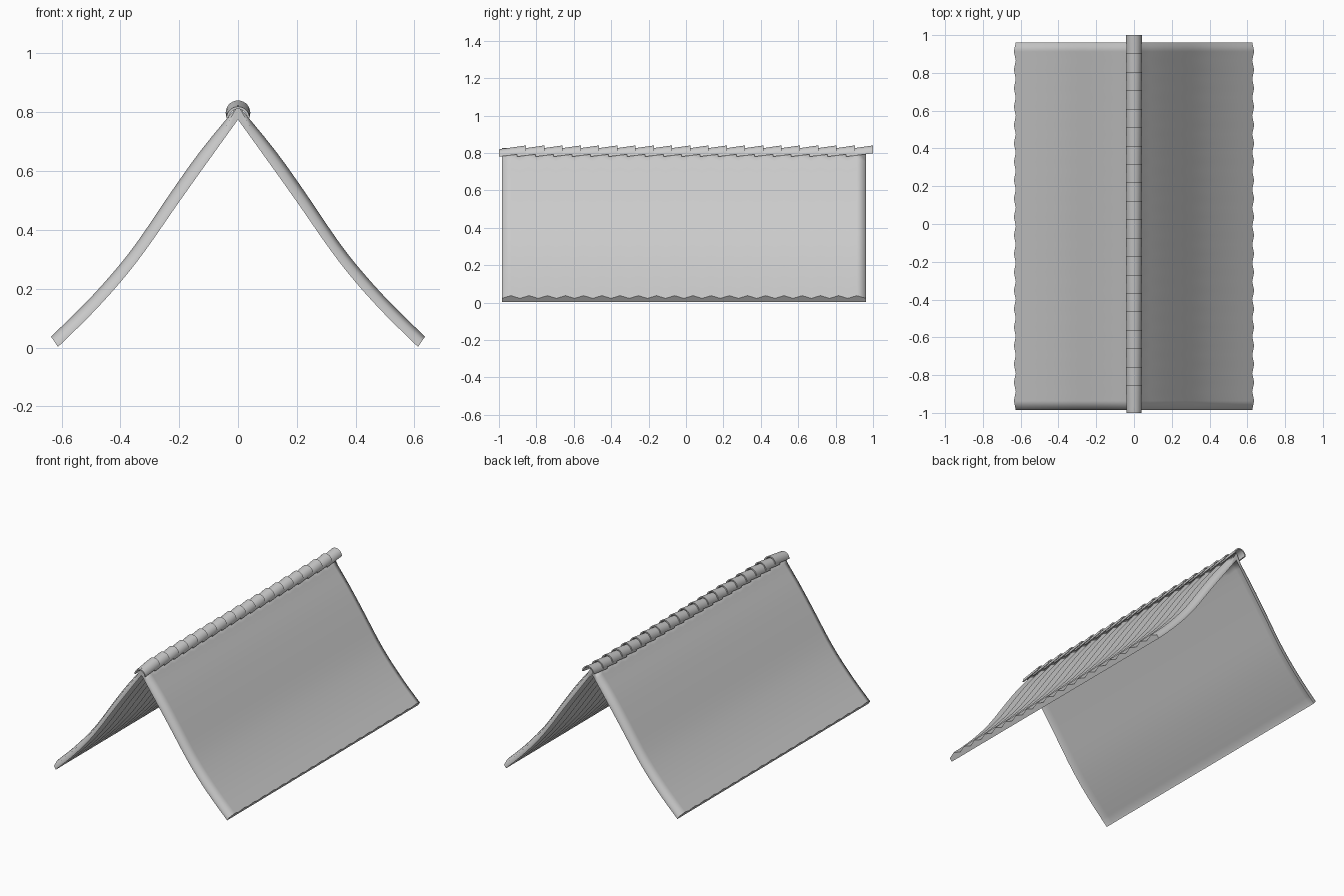
import bpy, bmesh, math
from mathutils import Vector

if "Cube" in bpy.data.objects:
    bpy.data.objects.remove(bpy.data.objects["Cube"])

# matching underside and upper-side profile points (x, z), ridge to eave
INNER = [(0, .775), (.1, .636), (.204, .49), (.313, .333), (.4, .222), (.5, .112), (.612, .002)]
OUTER = [(0, .825), (.131, .664), (.236, .516), (.344, .357), (.429, .25), (.528, .142), (.636, .037)]
Y0, Y1, COURSES, SEG = -.985, .962, 20, 2


def spline(pts, t):
    """Catmull-Rom point at t in 0..1."""
    p = [Vector(q) for q in pts]
    p = [2 * p[0] - p[1]] + p + [2 * p[-1] - p[-2]]
    u = t * (len(pts) - 1)
    i = min(int(u), len(pts) - 2)
    u -= i
    a, b, c, d = p[i:i + 4]
    return .5 * (2 * b + (c - a) * u + (2 * a - 5 * b + 4 * c - d) * u ** 2
                 + (3 * b - a - 3 * c + d) * u ** 3)


def finish(name, bm, angle):
    bmesh.ops.recalc_face_normals(bm, faces=bm.faces)
    me = bpy.data.meshes.new(name)
    bm.to_mesh(me)
    bm.free()
    ob = bpy.data.objects.new(name, me)
    bpy.context.collection.objects.link(ob)
    bpy.ops.object.select_all(action='DESELECT')
    ob.select_set(True)
    bpy.context.view_layer.objects.active = ob
    bpy.ops.object.shade_smooth_by_angle(angle=math.radians(angle))
    return ob


def roof_slope():
    bm = bmesh.new()
    rows = [i / 18 for i in range(18)] + [.985, 1]
    n = COURSES * SEG
    top, bottom = [], []
    for t in rows:
        a, b = spline(INNER, t), spline(OUTER, t)
        tr, br = [], []
        for j in range(n + 1):
            y = Y0 + (Y1 - Y0) * j / n
            crest = j % 2
            # corrugated both sides; underside flattens at ridge and eave
            q = b if crest or t == 0 else b.lerp(a, .42)
            p = a.lerp(b, .3) if crest and 0 < t < 1 else a
            tr.append(bm.verts.new((q.x, y, q.y)))
            br.append(bm.verts.new((p.x, y, p.y)))
        top.append(tr)
        bottom.append(br)
    for i in range(len(rows) - 1):
        for j in range(n):
            for g in (top, bottom):
                bm.faces.new((g[i][j], g[i][j + 1], g[i + 1][j + 1], g[i + 1][j]))
        for j in (0, n):  # gable edges
            bm.faces.new((top[i][j], top[i + 1][j], bottom[i + 1][j], bottom[i][j]))
    for j in range(n):  # eave edge
        bm.faces.new((top[-1][j], top[-1][j + 1], bottom[-1][j + 1], bottom[-1][j]))
    ob = finish("roof_slopes", bm, 80)
    m = ob.modifiers.new("mirror", 'MIRROR')
    m.use_clip = True


def ridge_tile(k):
    """Tilted half-round cap, overlapping the next one."""
    length, sides = .145, 14
    y = -1 + k * (2 - length) / (COURSES - 1)
    bm = bmesh.new()
    loops = []
    for yy, cz, r in ((y, .78, .039), (y + length, .798, .042)):
        loop = []
        for rad, order in ((r, range(sides + 1)), (r - .008, range(sides, -1, -1))):
            for i in order:
                a = math.pi * i / sides
                loop.append(bm.verts.new((rad * math.cos(a), yy, cz + rad * math.sin(a))))
        loops.append(loop)
    f, b = loops
    n = len(f)
    for i in range(n):
        bm.faces.new((f[i], f[(i + 1) % n], b[(i + 1) % n], b[i]))
    for g in loops:
        for i in range(sides):
            bm.faces.new((g[i], g[i + 1], g[n - 2 - i], g[n - 1 - i]))
    finish("ridge_tile", bm, 40)


roof_slope()
for k in range(COURSES):
    ridge_tile(k)
